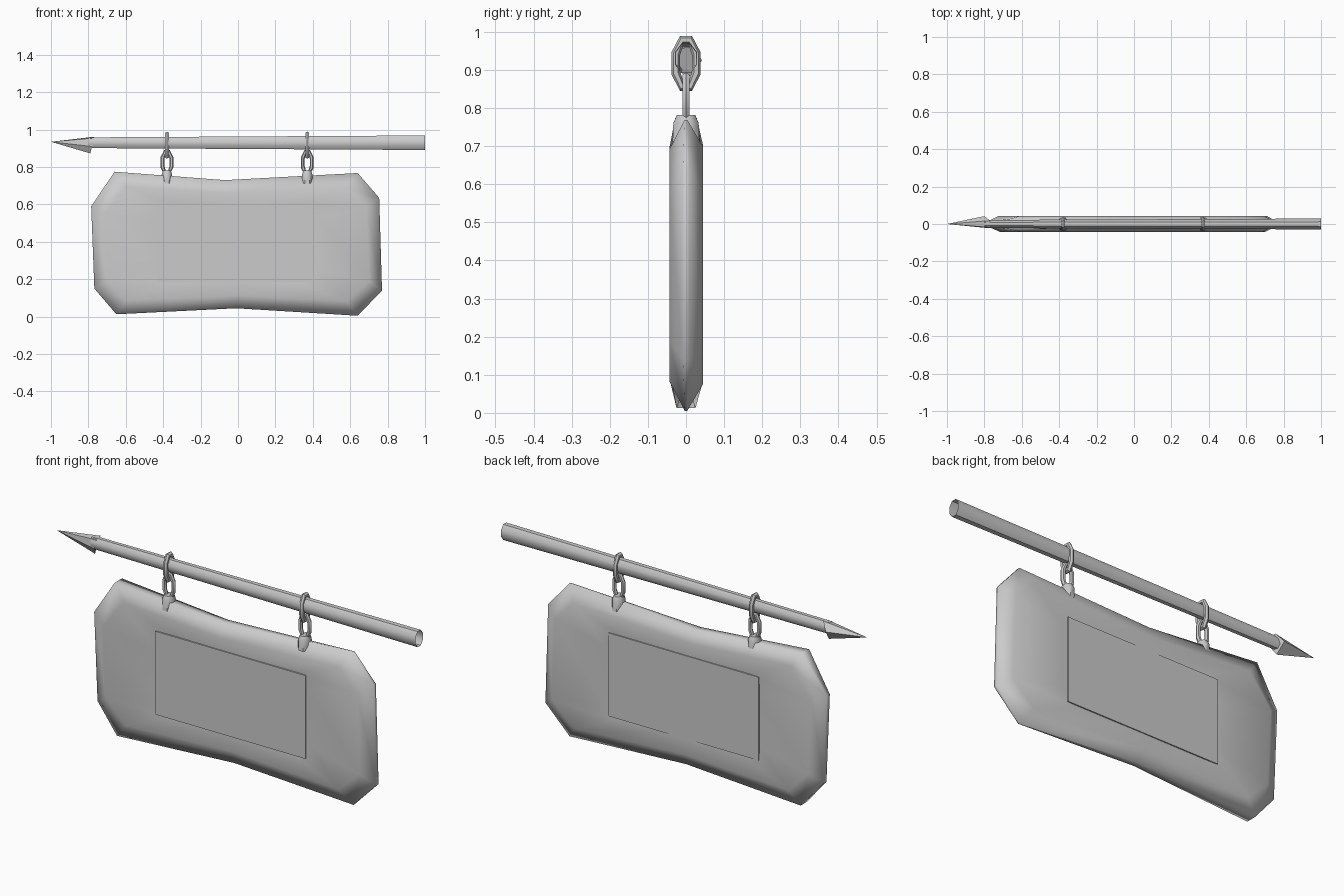
import bpy, bmesh, math
from mathutils import Vector

cube = bpy.data.objects.get("Cube")
if cube:
    bpy.data.objects.remove(cube, do_unlink=True)

grey = bpy.data.materials.new("plain grey")
grey.use_nodes = True
grey.diffuse_color = (0.6, 0.6, 0.6, 1)
grey.node_tree.nodes["Principled BSDF"].inputs["Base Color"].default_value = (0.6, 0.6, 0.6, 1)


def make_object(name, rings, closed=False, cap_start=False, cap_end=False, angle=40):
    """Skin a series of equal-length vertex rings."""
    bm = bmesh.new()
    loops = [[bm.verts.new(p) for p in ring] for ring in rings]
    n = len(loops[0])
    pairs = list(zip(loops, loops[1:])) + ([(loops[-1], loops[0])] if closed else [])
    for a, b in pairs:
        for i in range(n):
            j = (i + 1) % n
            bm.faces.new((a[i], a[j], b[j], b[i]))
    if cap_start:
        bm.faces.new(loops[0][::-1])
    if cap_end:
        bm.faces.new(loops[-1])
    bmesh.ops.remove_doubles(bm, verts=bm.verts, dist=0.0005)
    bmesh.ops.recalc_face_normals(bm, faces=bm.faces)
    mesh = bpy.data.meshes.new(name)
    bm.to_mesh(mesh)
    bm.free()
    mesh.materials.append(grey)
    obj = bpy.data.objects.new(name, mesh)
    bpy.context.collection.objects.link(obj)
    bpy.ops.object.select_all(action='DESELECT')
    obj.select_set(True)
    bpy.context.view_layer.objects.active = obj
    bpy.ops.object.shade_smooth_by_angle(angle=math.radians(angle))
    return obj


def ellipse(sides, a, b, turn=0.0):
    return [(a * math.cos(turn + math.tau * i / sides),
             b * math.sin(turn + math.tau * i / sides)) for i in range(sides)]


def chain_link(name, centre, across, height, wire, upright_axis):
    """Closed faceted loop standing in the plane of z and the given axis."""
    side = Vector((0, 1, 0)) if upright_axis == 'y' else Vector((1, 0, 0))
    normal = side.cross(Vector((0, 0, 1)))
    rings = []
    for c, s in ellipse(8, 1, 1, math.pi / 8):
        out = side * c + Vector((0, 0, s))
        mid = Vector(centre) + side * c * across + Vector((0, 0, s * height))
        rings.append([mid + out * u + normal * v for u, v in ellipse(6, wire, wire)])
    return make_object(name, rings, closed=True, angle=50)


# Weathered board: worn outline (x, z, half thickness at the rim)
outline = [(-0.66, 0.775, 0.028), (-0.07, 0.73, 0.02), (0.64, 0.768, 0.004),
           (0.755, 0.635, 0.008), (0.77, 0.14, 0.008), (0.64, 0.005, 0.003),
           (-0.01, 0.045, 0.015), (-0.65, 0.013, 0.025), (-0.768, 0.15, 0.01),
           (-0.785, 0.59, 0.012)]


def board_ring(sx, sz, y=None, sign=1):
    return [(x * sx, sign * (t if y is None else y), 0.39 + (z - 0.39) * sz)
            for x, z, t in outline]


make_object("board", [
    board_ring(0.55, 0.56, 0.034, -1), board_ring(0.91, 0.80, 0.043, -1),
    board_ring(1, 1, None, -1), board_ring(1, 1, None, 1),
    board_ring(0.92, 0.82, 0.044, 1), board_ring(0.55, 0.56, 0.036, 1)],
    cap_start=True, cap_end=True, angle=80)

# Flat rectangular panel showing on both faces
panel = [(-0.43, 0.185), (0.40, 0.185), (0.40, 0.60), (-0.43, 0.60)]
make_object("panel", [[(x, y, z) for x, z in panel] for y in (-0.041, 0.042)],
            cap_start=True, cap_end=True, angle=30)

# Hanging pole, slightly flattened and open at its blunt end
make_object("pole", [[(x, a, z + b) for a, b in ellipse(8, r * 0.75, r, math.pi / 8)]
                     for x, z, r in ((-0.80, 0.93, 0.031), (1.0, 0.93, 0.042))], angle=50)

# Barbed arrow tip
barbs = [(-0.77, -0.018, 0.955), (-0.77, 0.018, 0.962),
         (-0.80, 0.042, 0.925), (-0.79, 0.002, 0.873), (-0.78, -0.022, 0.91)]
make_object("arrow_tip", [[(-1.0, 0, 0.935)] * len(barbs), barbs], cap_end=True, angle=25)

# Two hangers: ring round the pole, lower link and collar on the board
for side, x in (("right", -0.38), ("left", 0.37)):
    chain_link(side + "_pole_ring", (x, 0, 0.917), 0.029, 0.066, 0.012, 'y')
    chain_link(side + "_lower_link", (x, 0, 0.825), 0.026, 0.062, 0.011, 'x')
    make_object(side + "_collar",
                [[(x + a, b, z) for a, b in ellipse(8, rx, ry, math.pi / 8)]
                 for z, rx, ry in ((0.712, 0.031, 0.038), (0.76, 0.030, 0.036),
                                   (0.782, 0.022, 0.026))],
                cap_start=True, cap_end=True, angle=50)
